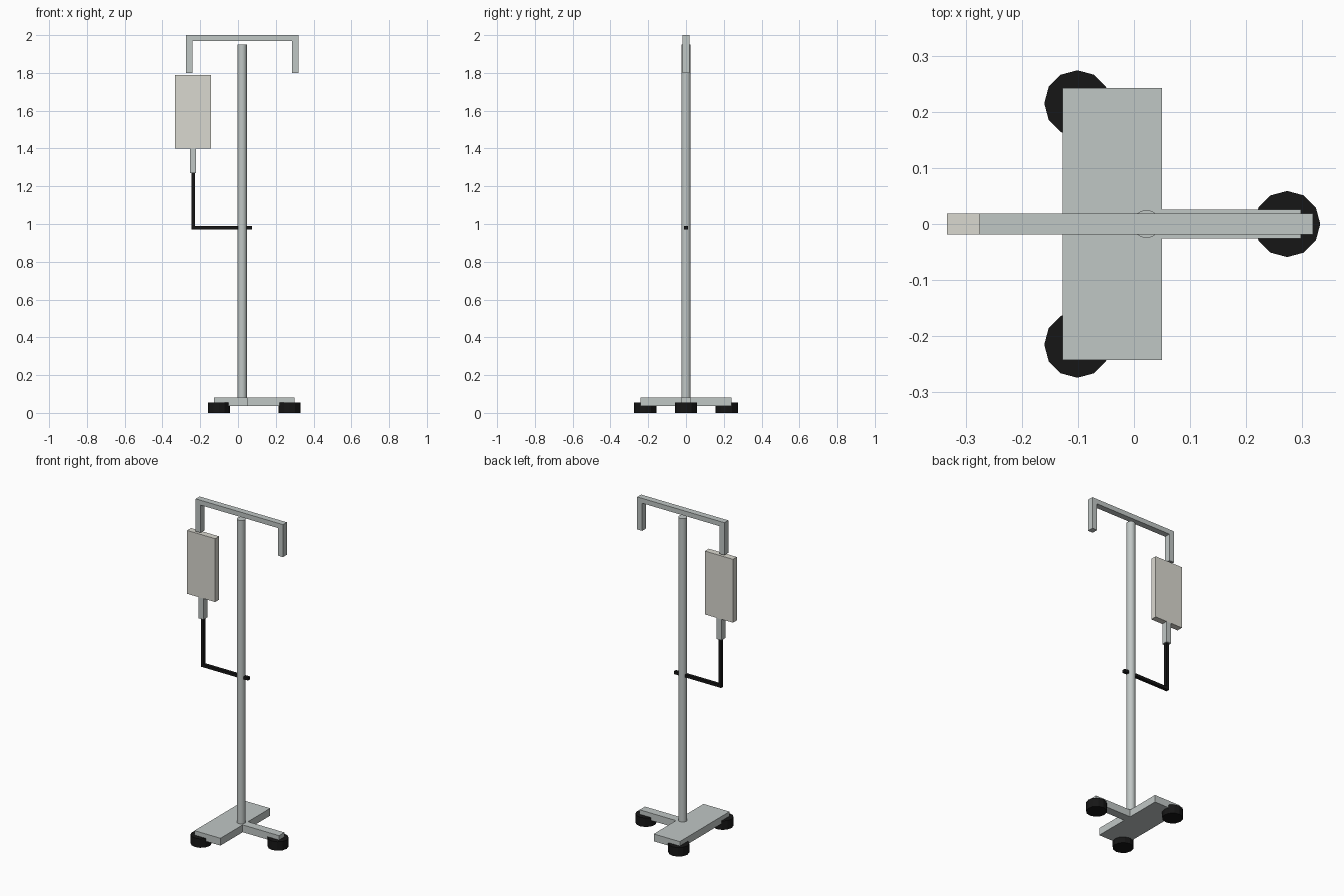
import bpy, bmesh

if "Cube" in bpy.data.objects:
    bpy.data.objects.remove(bpy.data.objects["Cube"])


def material(name, color):
    m = bpy.data.materials.new(name)
    m.diffuse_color = (*color, 1)
    m.use_nodes = True
    m.node_tree.nodes["Principled BSDF"].inputs["Base Color"].default_value = m.diffuse_color
    return m


METAL = material("metal", (0.53, 0.57, 0.56))
BLACK = material("black", (0.008, 0.008, 0.008))
BAG = material("bag", (0.70, 0.69, 0.63))


def extrude_profile(name, pts, half_y, mat):
    """Extrude an x/z outline symmetrically along y."""
    bm = bmesh.new()
    face = bm.faces.new([bm.verts.new((x, -half_y, z)) for x, z in pts])
    new = bmesh.ops.extrude_face_region(bm, geom=[face])["geom"]
    bmesh.ops.translate(bm, vec=(0, 2 * half_y, 0),
                        verts=[v for v in new if isinstance(v, bmesh.types.BMVert)])
    bmesh.ops.recalc_face_normals(bm, faces=bm.faces)
    me = bpy.data.meshes.new(name)
    bm.to_mesh(me)
    bm.free()
    me.materials.append(mat)
    bpy.context.collection.objects.link(bpy.data.objects.new(name, me))


def box(name, x0, x1, half_y, z0, z1, mat):
    extrude_profile(name, [(x0, z0), (x1, z0), (x1, z1), (x0, z1)], half_y, mat)


def cylinder(name, x, y, z0, z1, r, sides, mat):
    bpy.ops.mesh.primitive_cylinder_add(vertices=sides, radius=r, depth=z1 - z0,
                                        location=(x, y, (z0 + z1) / 2))
    ob = bpy.context.object
    ob.name = name
    ob.data.materials.append(mat)
    return ob


# Base: wide plate, front arm and three casters
box("base_plate", -0.127, 0.05, 0.242, 0.037, 0.082, METAL)
box("base_arm", 0.05, 0.298, 0.026, 0.037, 0.082, METAL)
for i, (x, y) in enumerate([(-0.101, 0.215), (-0.101, -0.215), (0.273, 0)]):
    cylinder(f"caster_{i + 1}", x, y, 0, 0.055, 0.059, 12, BLACK)

# Upright pole
cylinder("pole", 0.022, 0, 0.06, 1.95, 0.025, 16, METAL)
bpy.ops.object.shade_smooth_by_angle()

# Hanger bar with a downturned hook at each end
extrude_profile("hanger", [(-0.275, 1.80), (-0.275, 2.0), (0.319, 2.0), (0.319, 1.80),
                           (0.285, 1.80), (0.285, 1.97), (-0.242, 1.97), (-0.242, 1.80)],
                0.019, METAL)

# Fluid bag, drip chamber and bent tube
box("fluid_bag", -0.333, -0.142, 0.019, 1.40, 1.79, BAG)
box("drip_chamber", -0.255, -0.222, 0.019, 1.27, 1.40, METAL)
extrude_profile("tube", [(-0.246, 1.27), (-0.246, 0.971), (0.075, 0.971),
                         (0.075, 0.989), (-0.228, 0.989), (-0.228, 1.27)], 0.01, BLACK)
